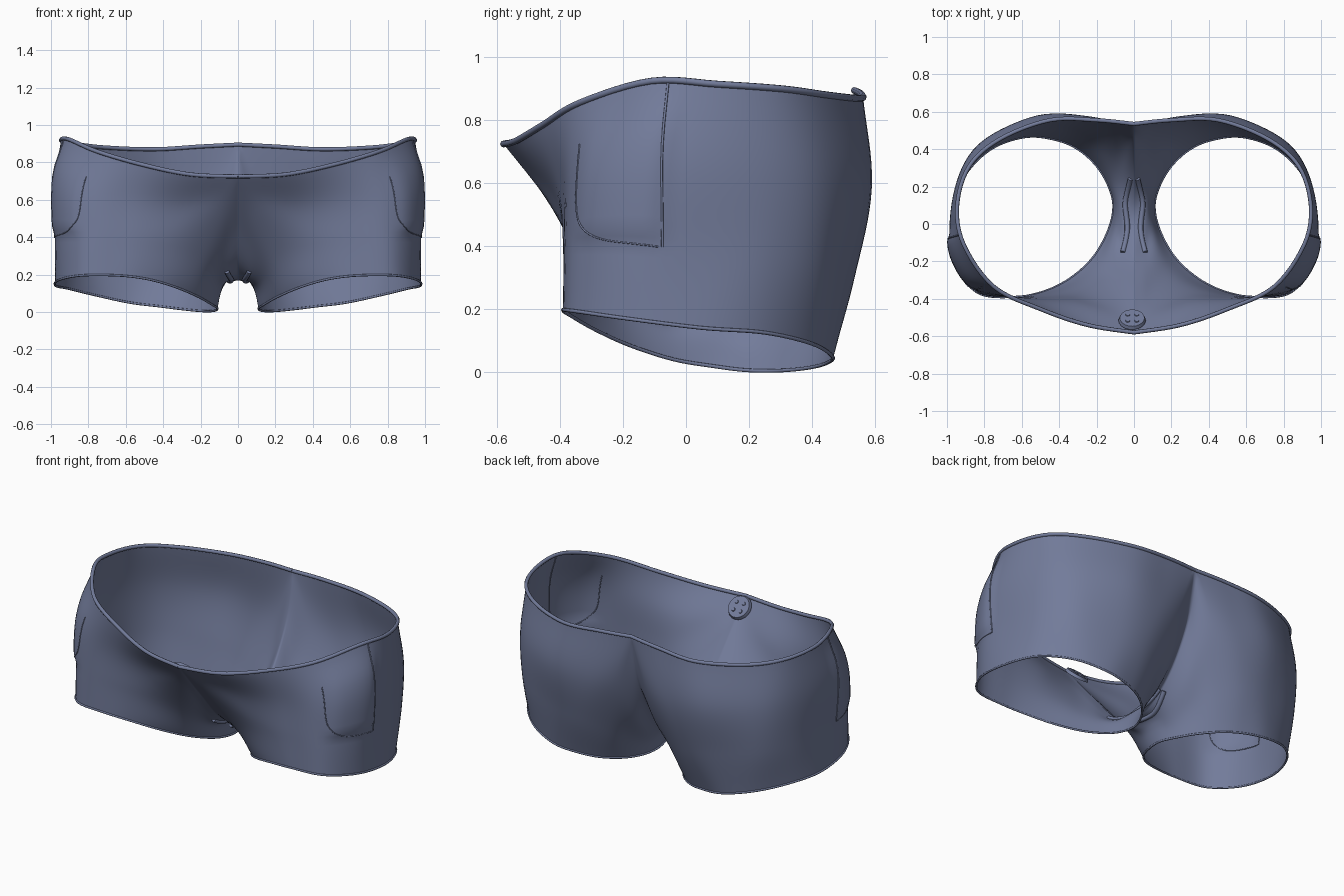
import bpy, bmesh, math
from mathutils import Vector, Matrix

cube = bpy.data.objects.get("Cube")
if cube:
    bpy.data.objects.remove(cube, do_unlink=True)


def material(name, color):
    m = bpy.data.materials.new(name)
    m.use_nodes = True
    m.diffuse_color = color
    m.node_tree.nodes["Principled BSDF"].inputs["Base Color"].default_value = color
    return m


cloth = material("slate blue cloth", (0.17, 0.2, 0.325, 1))

# Four loops around the left leg, from the leg opening up to the waist and centre seam.
# Each starts at the front centre and runs by the side, the back and the crotch.
HEM = [(.34, -.29, .135), (.48, -.36, .175), (.64, -.39, .195), (.84, -.365, .195),
       (.96, -.19, .17), (.975, .05, .14), (.91, .25, .125), (.765, .4, .09),
       (.58, .465, .05), (.42, .45, .03), (.3, .4, .015), (.2, .31, .005),
       (.135, .2, .005), (.11, .09, .018), (.14, -.04, .04), (.22, -.18, .085)]
THIGH = [(.24, -.32, .32), (.42, -.375, .37), (.62, -.39, .39), (.835, -.36, .4),
         (.965, -.18, .4), (.97, .06, .38), (.92, .28, .37), (.79, .44, .35),
         (.55, .525, .31), (.36, .525, .28), (.22, .45, .22), (.15, .34, .15),
         (.11, .21, .09), (.09, .09, .11), (.11, -.06, .13), (.16, -.22, .22)]
HIP = [(.1, -.445, .55), (.32, -.42, .56), (.57, -.4, .59), (.825, -.35, .63),
       (.965, -.16, .67), (.98, .07, .66), (.915, .31, .64), (.78, .465, .62),
       (.52, .58, .6), (.29, .58, .57), (.12, .525, .54), (.07, .4, .33),
       (.06, .24, .19), (.06, .08, .16), (.065, -.11, .185), (.07, -.29, .36)]
WAIST = [(0, -.58, .725), (.25, -.54, .735), (.5, -.455, .785), (.75, -.335, .857),
         (.91, -.11, .925), (.945, .1, .915), (.88, .31, .9), (.715, .455, .88),
         (.45, .555, .87), (.2, .555, .885), (0, .535, .895), (0, .47, .6),
         (0, .3, .32), (0, .07, .17), (0, -.16, .25), (0, -.37, .48)]
LOOPS = [[Vector(p) for p in loop] for loop in (HEM, THIGH, HIP, WAIST)]
COLS = len(HEM)
BACK = 10                      # column of the back centre
FINE = 6                       # cloth divisions per column


def spline(a, b, c, d, t):
    return b + (c - a) * (t / 2) + (a - b * 2.5 + c * 2 - d / 2) * t * t \
        + ((b - c) * 1.5 + (d - a) / 2) * t ** 3


def around(k, u):
    """Point on loop k; the top loop has corners at the front and back centre."""
    loop, i = LOOPS[k], int(u) % COLS
    a, b, c, d = (loop[(i + j) % COLS] for j in (-1, 0, 1, 2))
    if k == 3:
        if i in (0, BACK):
            a = b
        if (i + 1) % COLS in (0, BACK):
            d = c
    return spline(a, b, c, d, u - int(u))


def ramp(x, start, end):
    t = min(max((x - start) / (end - start), 0), 1)
    return t * t * (3 - 2 * t)


def surface(u, v):
    """Point on the cloth: u around the leg, v from leg opening (0) to waist (1)."""
    p = [around(k, u) for k in range(4)]
    p = [p[0] * 2 - p[1]] + p + [p[3] * 2 - p[2]]
    i = min(int(v * 3), 2)
    point = spline(*p[i:i + 4], v * 3 - i)
    # side pocket swells slightly outwards
    swell = ramp(u, 2.95, 3.3) * ramp(-u, -4.5, -4.3) * ramp(v, .33, .42) * ramp(-v, -1, -.75)
    return point + Vector((point.x, point.y, 0)).normalized() * (.016 * swell)


def finish(obj):
    obj.data.materials.append(cloth)
    bpy.ops.object.select_all(action='DESELECT')
    obj.select_set(True)
    bpy.context.view_layer.objects.active = obj


def mirror(obj):
    m = obj.modifiers.new("mirror", 'MIRROR')
    m.use_clip = True
    m.merge_threshold = 0.002


def mesh_object(name, bm):
    mesh = bpy.data.meshes.new(name)
    bm.to_mesh(mesh)
    bm.free()
    obj = bpy.data.objects.new(name, mesh)
    bpy.context.collection.objects.link(obj)
    finish(obj)
    return obj


# Cloth shell
bm = bmesh.new()
nu, nv = COLS * FINE, 24
grid = [[bm.verts.new(surface(i / FINE, j / nv)) for i in range(nu)]
        for j in range(nv + 1)]
for j in range(nv):
    for i in range(nu):
        n = (i + 1) % nu
        bm.faces.new((grid[j][i], grid[j][n], grid[j + 1][n], grid[j + 1][i]))
shell = mesh_object("shorts_cloth", bm)
mirror(shell)
bpy.ops.object.shade_smooth_by_angle(angle=math.radians(60))


# Rolled edges and seams
def cord(name, points, radius, closed=False):
    curve = bpy.data.curves.new(name, 'CURVE')
    curve.dimensions = '3D'
    curve.bevel_depth = radius
    curve.bevel_resolution = 2
    curve.use_fill_caps = True
    s = curve.splines.new('POLY')
    s.points.add(len(points) - 1)
    for q, p in zip(s.points, points):
        q.co = (*p, 1)
    s.use_cyclic_u = closed
    obj = bpy.data.objects.new(name, curve)
    bpy.context.collection.objects.link(obj)
    finish(obj)
    bpy.ops.object.convert(target='MESH')
    mirror(bpy.context.object)
    bpy.ops.object.shade_smooth_by_angle(angle=math.radians(50))


def on_cloth(path, steps=6):
    """Smooth path through (u, v) pairs laid on the cloth."""
    q = [Vector(p) for p in path]
    q = [q[0]] + q + [q[-1]]
    out = [spline(*q[i:i + 4], s / steps) for i in range(len(q) - 3) for s in range(steps)]
    return [surface(*p) for p in out + [q[-1]]]


cord("waist_edge", [surface(i / FINE, 1) for i in range(BACK * FINE + 1)], .011)
cord("leg_edge", [surface(i / FINE, 0) for i in range(nu)], .006, closed=True)
cord("pocket_edge", on_cloth([(3.05, .8), (3.05, .55), (3.2, .43), (3.6, .36), (4.4, .34)]), .003)
cord("side_seam", on_cloth([(4.45, .34), (4.4, .6), (4.25, 1)]), .004)
cord("crotch_fold", on_cloth([(12.2, .9), (12.8, .75), (13.5, .82), (14.2, .7)]), .014)

# Four-hole button inside the front waist
bm = bmesh.new()
seg, thick = 20, .018
for z, r in ((0, .073), (thick, .066)):
    bmesh.ops.create_circle(bm, segments=seg, radius=r, cap_ends=True,
                            matrix=Matrix.Translation((0, 0, z)))
bmesh.ops.bridge_loops(bm, edges=[e for e in bm.edges])
for sx in (-1, 1):
    for sy in (-1, 1):
        bmesh.ops.create_cone(bm, segments=10, radius1=.014, radius2=.01, depth=.008,
                              cap_ends=True,
                              matrix=Matrix.Translation((sx * .024, sy * .024, thick)))
place = Matrix.Translation((-.01, -.515, .675)) @ Matrix.Rotation(math.radians(-47), 4, 'X')
bmesh.ops.transform(bm, matrix=place, verts=bm.verts)
bmesh.ops.recalc_face_normals(bm, faces=bm.faces)
mesh_object("button", bm)
bpy.ops.object.shade_smooth_by_angle(angle=math.radians(30))
